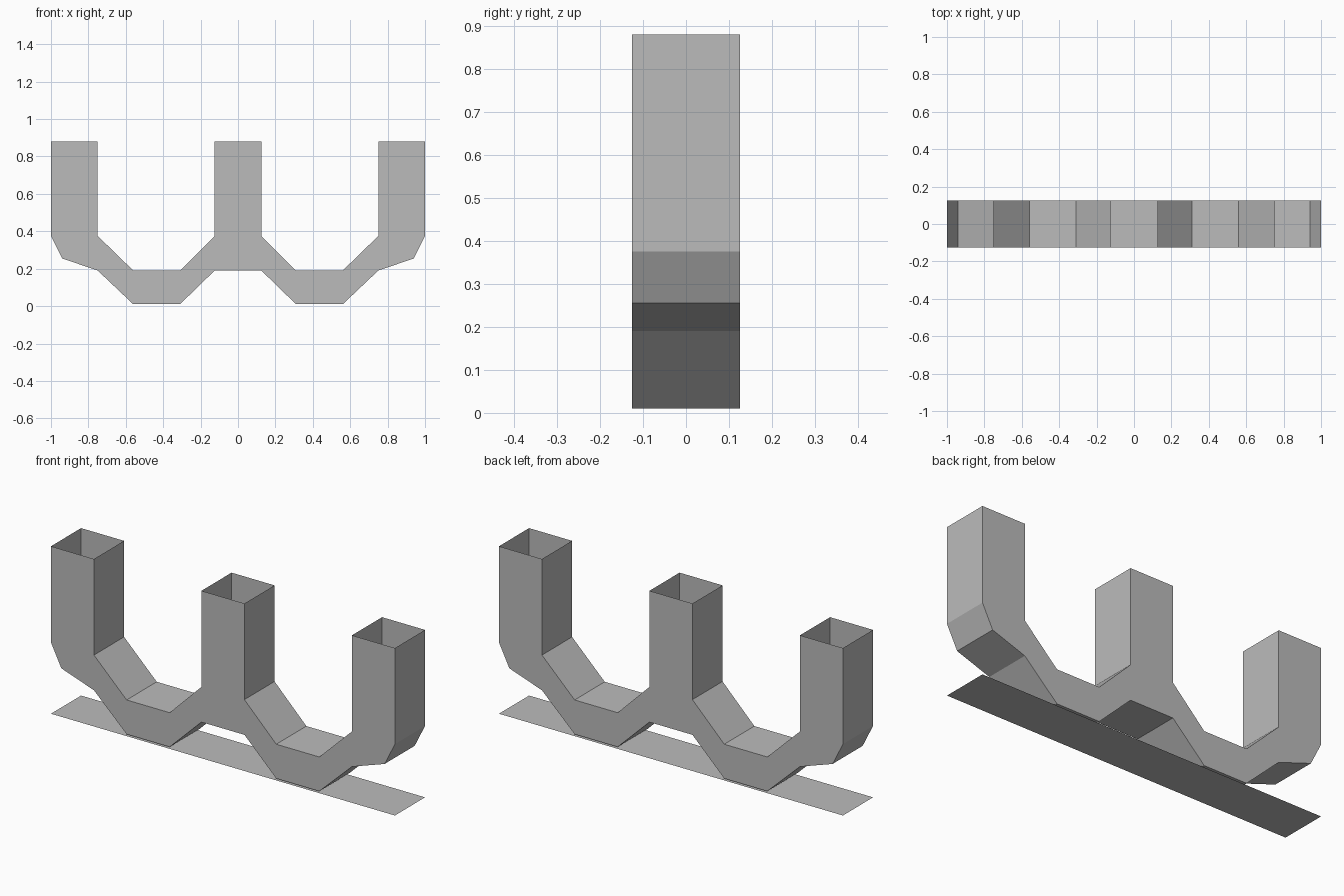
import bpy
import bmesh

cube = bpy.data.objects.get("Cube")
if cube:
    bpy.data.objects.remove(cube, do_unlink=True)

HALF_DEPTH = 0.125

grey = bpy.data.materials.new("plain grey")
grey.use_nodes = True
colour = (0.5, 0.5, 0.5, 1)
grey.diffuse_color = colour
grey.node_tree.nodes["Principled BSDF"].inputs["Base Color"].default_value = colour


def add_object(name, bm):
    mesh = bpy.data.meshes.new(name)
    bm.to_mesh(mesh)
    bm.free()
    mesh.materials.append(grey)
    obj = bpy.data.objects.new(name, mesh)
    bpy.context.collection.objects.link(obj)
    return obj


# Half outline, from the middle of the top to the middle of the underside
half = [(0.125, 0.88), (0.125, 0.375), (0.31, 0.19), (0.56, 0.19),
        (0.75, 0.375), (0.75, 0.88), (1, 0.88), (1, 0.375),
        (0.94, 0.255), (0.75, 0.19), (0.56, 0.01), (0.31, 0.01),
        (0.125, 0.19)]
outline = half + [(-x, z) for x, z in reversed(half)]

# Hollow branching duct: extruded outline with open mouths at the top
bm = bmesh.new()
front = bm.faces.new([bm.verts.new((x, -HALF_DEPTH, z)) for x, z in outline])
extruded = bmesh.ops.extrude_face_region(bm, geom=[front], use_keep_orig=True)
moved = [v for v in extruded["geom"] if isinstance(v, bmesh.types.BMVert)]
bmesh.ops.translate(bm, verts=moved, vec=(0, 2 * HALF_DEPTH, 0))
bmesh.ops.recalc_face_normals(bm, faces=bm.faces)
mouths = [f for f in bm.faces if all(v.co.z > 0.87 for v in f.verts)]
bmesh.ops.delete(bm, geom=mouths, context="FACES_ONLY")
add_object("three_mouth_duct", bm)

# Thin ground strip beneath the duct
bm = bmesh.new()
bm.faces.new([bm.verts.new((x, y * HALF_DEPTH, 0))
              for x, y in ((-1, -1), (1, -1), (1, 1), (-1, 1))])
add_object("base_strip", bm)
